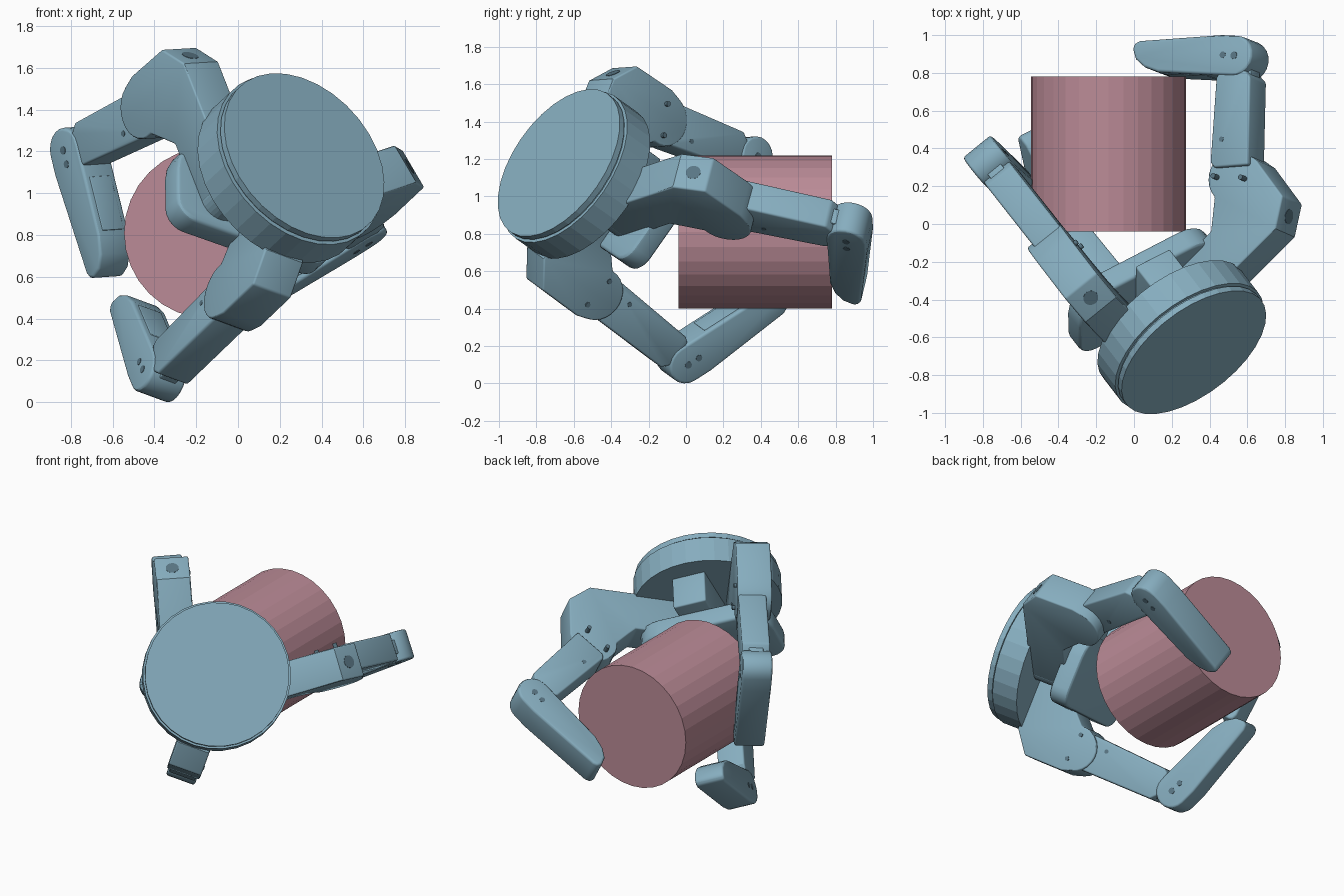
import bpy, bmesh, math
from mathutils import Vector, Matrix

if "Cube" in bpy.data.objects:
    bpy.data.objects.remove(bpy.data.objects["Cube"])

# hand frame: A points from the wrist disc toward the gripped can
A = Vector((-0.53, 0.69, -0.49)).normalized()
E1 = Vector((0.69, 0.53, 0)).normalized()
E2 = (-A).cross(E1)
C0 = Vector((0.317, -0.68, 1.18))


def material(name, col):
    m = bpy.data.materials.new(name)
    m.diffuse_color = (*col, 1)
    m.use_nodes = True
    m.node_tree.nodes["Principled BSDF"].inputs["Base Color"].default_value = m.diffuse_color
    return m


BLUE = material("blue_metal", (0.24, 0.42, 0.52))
PINK = material("pink_can", (0.50, 0.26, 0.31))
DARK = material("dark_bore", (0.10, 0.18, 0.23))


def frame(theta, off=0.0):
    """Columns: radial direction, hand axis, sideways direction."""
    t = math.radians(theta)
    r = math.cos(t) * E1 + math.sin(t) * E2
    n = r.cross(A)
    m = Matrix((r, A, n)).transposed().to_4x4()
    m.translation = C0 + n * off
    return m


def finish(bm, name, mat, bevel=0, smooth=True):
    bmesh.ops.recalc_face_normals(bm, faces=bm.faces)
    me = bpy.data.meshes.new(name)
    bm.to_mesh(me)
    bm.free()
    ob = bpy.data.objects.new(name, me)
    bpy.context.collection.objects.link(ob)
    me.materials.append(mat)
    bpy.context.view_layer.objects.active = ob
    ob.select_set(True)
    if bevel:
        b = ob.modifiers.new("bevel", 'BEVEL')
        b.width, b.segments, b.limit_method = bevel, 3, 'ANGLE'
        b.angle_limit = math.radians(40)
        bpy.ops.object.modifier_apply(modifier="bevel")
    if smooth:
        bpy.ops.object.shade_smooth_by_angle(angle=math.radians(30))
    ob.select_set(False)
    return ob


def slab(name, pts, width, M, bevel=0.012):
    """Extrude a profile sideways, centred on its plane."""
    bm = bmesh.new()
    f = bm.faces.new([bm.verts.new((x, y, -width / 2)) for x, y in pts])
    g = bmesh.ops.extrude_face_region(bm, geom=[f])
    vs = [v for v in g['geom'] if isinstance(v, bmesh.types.BMVert)]
    bmesh.ops.translate(bm, verts=vs, vec=(0, 0, width))
    bm.transform(M)
    return finish(bm, name, BLUE, bevel)


def rod(name, rad, p, q, mat=BLUE, seg=32):
    p, q = Vector(p), Vector(q)
    bm = bmesh.new()
    bmesh.ops.create_cone(bm, cap_ends=True, segments=seg, radius1=rad, radius2=rad, depth=(q - p).length)
    rot = Vector((0, 0, 1)).rotation_difference((q - p).normalized()).to_matrix().to_4x4()
    bm.transform(Matrix.Translation((p + q) / 2) @ rot)
    return finish(bm, name, mat, smooth=False)


def arc(cx, cy, r, a0, a1, n):
    return [(cx + r * math.cos(math.radians(a0 + (a1 - a0) * i / n)),
             cy + r * math.sin(math.radians(a0 + (a1 - a0) * i / n))) for i in range(n + 1)]


def along(M, p, d):
    """Local frame in the finger plane: x along the link, y to the grip side."""
    d = Vector(d).normalized()
    L = Matrix(((d.x, -d.y, 0, p[0]), (d.y, d.x, 0, p[1]), (0, 0, 1, 0), (0, 0, 0, 1)))
    return M @ L


# gripped can
rod("gripped_can", 0.41, (-0.135, -0.04, 0.81), (-0.135, 0.78, 0.81), PINK)

# wrist disc with its stepped rim
for i, (rad, a, b) in enumerate([(0.452, 0, 0.035), (0.443, 0.035, 0.045), (0.464, 0.045, 0.222)]):
    rod(f"wrist_disc_{i}", rad, C0 + A * a, C0 + A * b)

# palm plate
palm_c, hu, hv = -0.01, 0.43, 0.24
M = frame(-20)
M = M @ Matrix(((1, 0, 0, 0), (0, 0, 1, 0.50), (0, -1, 0, 0), (0, 0, 0, 1)))
outline = []
for sx, sy, a0, cr in ((1, 1, 0, 0.1), (-1, 1, 90, 0.1), (-1, -1, 180, 0.21), (1, -1, 270, 0.16)):
    outline += arc(palm_c + sx * (hu - cr), sy * (hv - cr), cr, a0, a0 + 90, 5)
slab("palm_plate", outline, 0.13, M, 0.02)


def finger(tag, base, links, R, j2, tip, spread=True):
    M, N = frame(*base), frame(*links)
    J1 = Vector((R - 0.155, 0.615))
    j2 = Vector(j2)
    inner = R - 0.77 if spread else -0.33
    top = 0.47 if spread else 0.44
    # knuckle housing, rounded around the first joint
    prof = [(inner, 0.2), (R - 0.14, 0.2), (R, 0.31), (R + 0.005, 0.58)]
    prof += arc(J1.x, J1.y, 0.145, 15, 185, 12)
    prof += [(R - 0.38, 0.52), (R - 0.43, top), (inner, top)]
    slab(f"knuckle_housing_{tag}", prof, 0.215, M, 0.01)
    if spread:
        rod(f"spread_pivot_{tag}", 0.107, M @ Vector((inner, 0.2, 0)), M @ Vector((inner, top, 0)))
        # bore mouth in the slanted outer face
        c, d = Vector((R - 0.07, 0.255, 0)), Vector((0.618, -0.786, 0))
        rod(f"bore_mouth_{tag}", 0.04, M @ (c - d * 0.02), M @ (c + d * 0.002), DARK, 20)
    # middle link: box with a narrower tongue at the elbow
    dv = j2 - J1
    L = dv.length
    K = along(N, J1, dv)
    slab(f"middle_link_{tag}", [(0.05, -0.11), (L - 0.12, -0.10), (L - 0.08, -0.06), (L - 0.08, 0.09),
                                (L - 0.11, 0.11), (0.08, 0.125), (0.05, 0.1)], 0.175, K)
    slab(f"middle_tongue_{tag}", [(L - 0.2, -0.08), (L, -0.08), (L, 0.08), (L - 0.2, 0.08)], 0.09, K, 0.004)
    # fingertip link with rounded elbow and tapered end
    D = along(N, j2, tip)
    prof = arc(0, 0, 0.108, 90, 270, 10)
    prof += [(0.10, -0.108), (0.60, -0.055), (0.63, -0.04), (0.638, -0.01), (0.61, 0.045),
             (0.55, 0.085), (0.46, 0.108)]
    slab(f"fingertip_{tag}", prof, 0.19, D, 0.025)
    slab(f"fingertip_pad_{tag}", [(0.17, 0), (0.44, 0), (0.44, 0.112), (0.17, 0.112)], 0.13, D, 0.004)
    # joint pins and screws on both sides
    for F, x, y, h, rad in ((D, 0, 0, 0.097, 0.02), (D, 0.07, 0.0, 0.097, 0.018),
                            (K, 0.20, 0.06, 0.089, 0.014), (K, 0, 0.09, 0.109, 0.014),
                            (K, -0.02, -0.08, 0.109, 0.014)):
        rod(f"pin_{tag}", rad, F @ Vector((x, y, -h)), F @ Vector((x, y, h)), DARK, 12)


finger("upper", (93, 0.22), (93.5, 0.198), 0.775, (0.754, 1.255), (-0.98, 0.2))
finger("right", (15, -0.135), (16.5, -0.11), 0.90, (1.17, 1.105), (-0.675, 0.737))
finger("lower", (249, 0.015), (249, 0.02), 0.605, (0.48, 1.335), (-0.90, 0.425), False)
